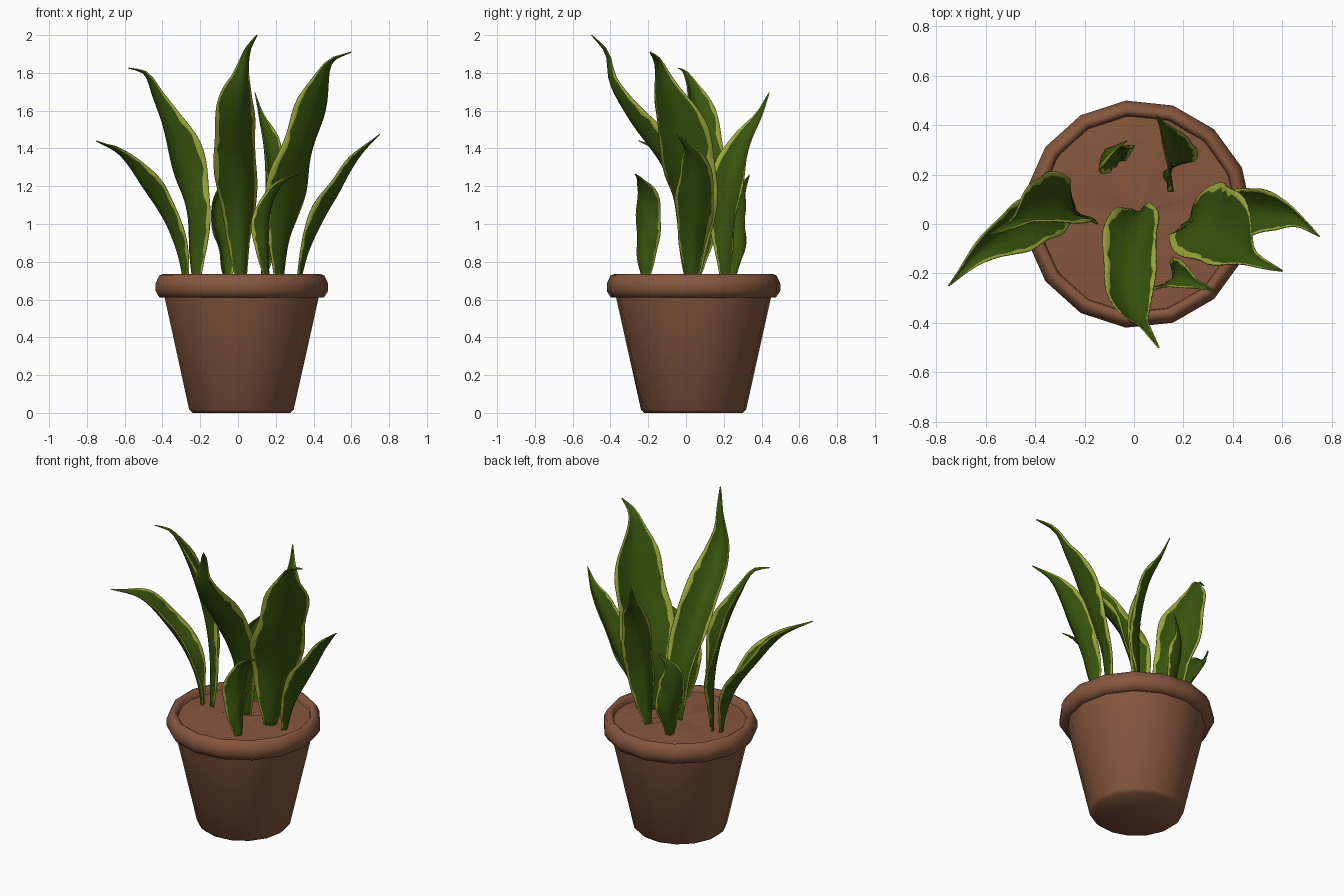
import bpy
import bmesh
import math
import random
from mathutils import Vector

random.seed(4)
cube = bpy.data.objects.get("Cube")
if cube:
    bpy.data.objects.remove(cube, do_unlink=True)


def material(name, color):
    mat = bpy.data.materials.new(name)
    mat.use_nodes = True
    mat.diffuse_color = (*color, 1)
    mat.node_tree.nodes["Principled BSDF"].inputs["Base Color"].default_value = (*color, 1)
    return mat


TERRACOTTA = material("terracotta", (0.238, 0.094, 0.048))
GREEN = material("leaf green", (0.042, 0.092, 0.004))
YELLOW = material("leaf edge yellow", (0.34, 0.4, 0.045))
CENTRE = Vector((0.015, 0.04, 0))


def finish(bm, name, mats, angle):
    bmesh.ops.recalc_face_normals(bm, faces=bm.faces)
    mesh = bpy.data.meshes.new(name)
    bm.to_mesh(mesh)
    bm.free()
    obj = bpy.data.objects.new(name, mesh)
    bpy.context.collection.objects.link(obj)
    for mat in mats:
        mesh.materials.append(mat)
    bpy.ops.object.select_all(action="DESELECT")
    obj.select_set(True)
    bpy.context.view_layer.objects.active = obj
    bpy.ops.object.shade_smooth_by_angle(angle=math.radians(angle))
    return obj


def lathe(name, profile, mat, sides, angle=62):
    """Revolve (radius, height) points around the pot axis."""
    bm = bmesh.new()
    verts = [bm.verts.new(CENTRE + Vector((r, 0, z))) for r, z in profile]
    edges = [bm.edges.new(pair) for pair in zip(verts, verts[1:])]
    bmesh.ops.spin(bm, geom=verts + edges, cent=CENTRE, axis=(0, 0, 1),
                   angle=math.tau, steps=sides, use_duplicate=False)
    bmesh.ops.remove_doubles(bm, verts=bm.verts, dist=0.0005)
    return finish(bm, name, [mat], angle)


def spline(points, s):
    """Smooth curve through the points, s from 0 to 1."""
    last = len(points) - 1
    i = min(int(s * last), last - 1)
    t = s * last - i
    b, c = points[i], points[i + 1]
    a = points[i - 1] if i else b * 2 - c
    d = points[i + 2] if i + 2 <= last else c * 2 - b
    return (b * 2 + (c - a) * t + (a * 2 - b * 5 + c * 4 - d) * t ** 2
            + (b * 3 - a - c * 3 + d) * t ** 3) / 2


OUTLINE = [Vector((w, 0, 0)) for w in (0.2, 0.48, 0.77, 0.95, 1, 0.92, 0.66, 0.24, 0.015)]
ROWS = 28


def leaf(name, width, across, path, fold=0.46):
    """Cupped, wavy blade with a pale border, following a path from soil to tip."""
    points = [Vector(p) for p in path]
    dense = [spline(points, i / 200) for i in range(201)]
    run = [0]
    for p, q in zip(dense, dense[1:]):
        run.append(run[-1] + (q - p).length)
    across = Vector((*across, 0)).normalized()
    chord = points[-1] - points[0]
    cup = 1 if across.cross(chord).z > 0 else -1
    phase = random.uniform(0, math.tau)
    bm = bmesh.new()
    grid = []
    for row in range(ROWS + 1):
        s = row / ROWS
        k = min(range(201), key=lambda i: abs(run[i] - s * run[-1]))
        tangent = (dense[min(k + 3, 200)] - dense[max(k - 3, 0)]).normalized()
        side = (across - tangent * across.dot(tangent)).normalized()
        up = side.cross(tangent) * cup
        half = width / 2 * spline(OUTLINE, s).x
        line = []
        inner = [random.uniform(0.78, 0.91) for _ in range(2)]
        for u in (-1, -inner[0], -0.4, 0, 0.4, inner[1], 1):
            wave = 1 + 0.07 * math.sin(s * 19 + phase + u) * abs(u)
            lift = fold * abs(u) ** 1.6 + 0.1 * u * math.sin(s * 13 + phase)
            line.append(bm.verts.new(dense[k] + side * half * u * wave + up * half * lift))
        grid.append(line)
    for low, high in zip(grid, grid[1:]):
        for col in range(6):
            face = bm.faces.new((low[col], low[col + 1], high[col + 1], high[col]))
            face.material_index = int(col in (0, 5))
    obj = finish(bm, name, [GREEN, YELLOW], 60)
    solid = obj.modifiers.new("thickness", "SOLIDIFY")
    solid.thickness = 0.005
    solid.offset = 0


# Pot with a rolled rim
lathe("pot", [(0, 0), (0.262, 0), (0.28, 0.018), (0.412, 0.61), (0.44, 0.612), (0.462, 0.645),
              (0.462, 0.685), (0.442, 0.727), (0.422, 0.735), (0.402, 0.722), (0.395, 0.66)],
      TERRACOTTA, 15)

# Soil, gently uneven
soil = lathe("soil", [(0, 0.708), (0.1, 0.705), (0.2, 0.702), (0.3, 0.7), (0.4, 0.694)],
             TERRACOTTA, 24)
for v in soil.data.vertices:
    v.co.z += random.uniform(-0.008, 0.01)

# Tall leaves
leaf("tall_front_leaf", 0.225, (1, 0.16),
     [(0.02, 0.05, 0.68), (0.01, 0.01, 1.0), (0, -0.12, 1.3), (-0.01, -0.29, 1.54),
      (0.015, -0.4, 1.74), (0.045, -0.425, 1.9), (0.1, -0.5, 2.0)], 0.8)
leaf("tall_right_leaf", 0.26, (-0.62, 0.78),
     [(-0.23, 0.04, 0.68), (-0.245, 0.06, 1.0), (-0.29, 0.07, 1.25), (-0.365, 0.065, 1.48),
      (-0.435, 0.045, 1.66), (-0.49, 0, 1.79), (-0.58, -0.04, 1.825)], 0.5)
leaf("tall_left_leaf", 0.34, (0.6, 0.8),
     [(0.225, 0.02, 0.68), (0.26, 0.02, 1.0), (0.325, -0.01, 1.25), (0.39, -0.055, 1.48),
      (0.44, -0.11, 1.69), (0.49, -0.15, 1.85), (0.6, -0.19, 1.91)], 0.4)

# Arching side leaves
leaf("low_right_leaf", 0.195, (-0.35, 0.93),
     [(-0.285, 0.03, 0.68), (-0.315, 0.03, 0.83), (-0.385, 0.02, 1.01),
      (-0.5, -0.03, 1.19), (-0.62, -0.11, 1.36), (-0.75, -0.25, 1.44)], 0.7)
leaf("low_left_leaf", 0.2, (0.12, 0.98),
     [(0.325, 0.03, 0.68), (0.375, 0.03, 0.86), (0.455, 0.035, 1.03),
      (0.53, 0.045, 1.16), (0.6, 0.04, 1.29), (0.665, 0.02, 1.385), (0.75, -0.05, 1.475)], 0.65)

# Short front leaf and the two at the back
leaf("short_front_leaf", 0.15, (0.5, 0.87),
     [(0.165, -0.22, 0.68), (0.155, -0.225, 0.88), (0.16, -0.22, 1.03),
      (0.195, -0.22, 1.15), (0.255, -0.245, 1.23), (0.33, -0.27, 1.265)], 0.65)
leaf("back_left_leaf", 0.19, (0.55, 0.83),
     [(0.12, 0.21, 0.68), (0.15, 0.225, 1.0), (0.155, 0.25, 1.22),
      (0.145, 0.31, 1.42), (0.115, 0.39, 1.57), (0.09, 0.44, 1.695)], 0.65)
leaf("back_right_leaf", 0.165, (0.75, 0.65),
     [(-0.06, 0.25, 0.68), (-0.085, 0.295, 0.88), (-0.115, 0.3, 1.05),
      (-0.1, 0.305, 1.17), (-0.03, 0.335, 1.26)], 0.65)
